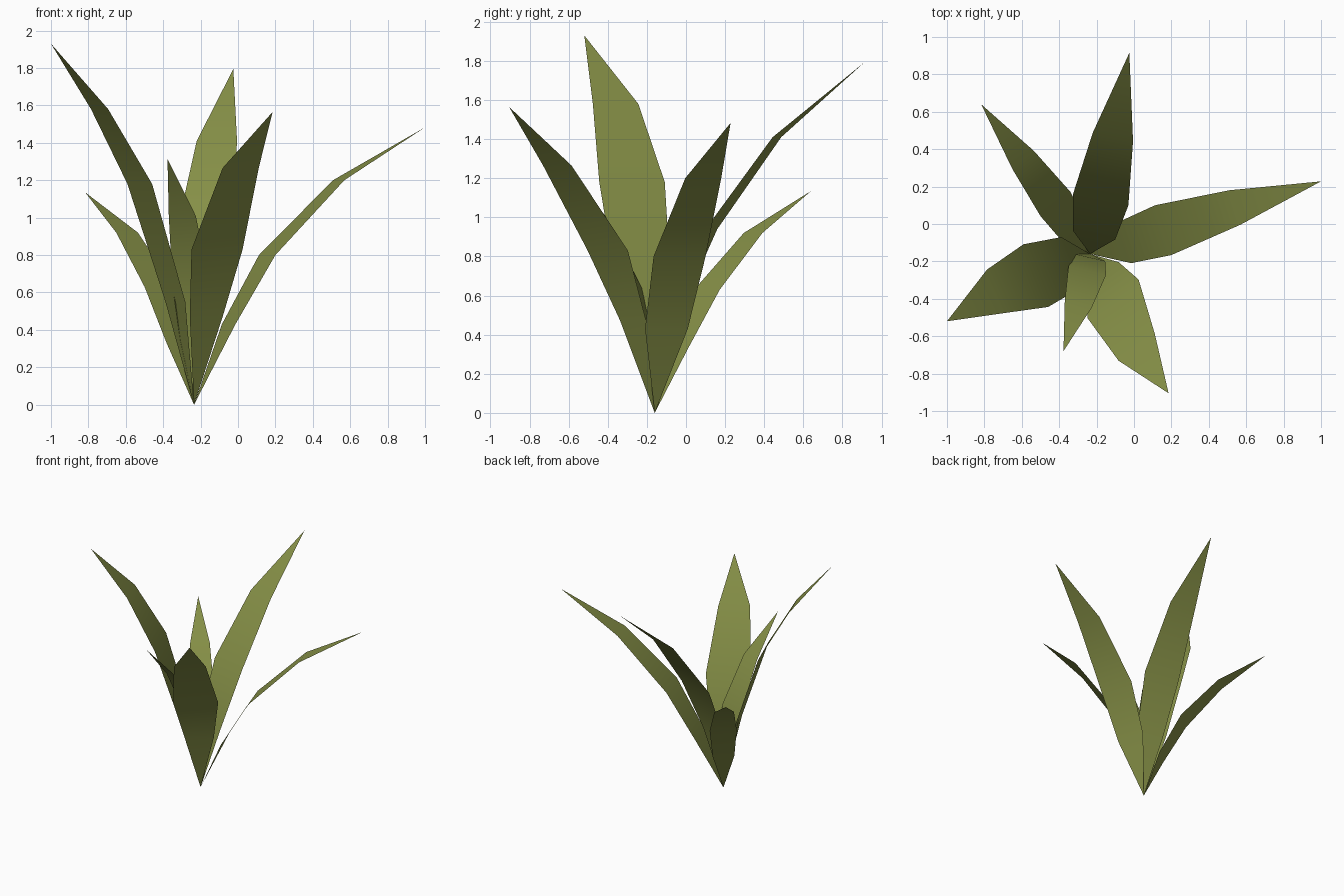
import bpy
import bmesh
import math
from mathutils import Vector

if "Cube" in bpy.data.objects:
    bpy.data.objects.remove(bpy.data.objects["Cube"])

# One olive green for the whole plant
green = bpy.data.materials.new("olive_green")
green.diffuse_color = (0.235, 0.275, 0.062, 1)
green.use_nodes = True
green.node_tree.nodes["Principled BSDF"].inputs["Base Color"].default_value = green.diffuse_color

BASE = Vector((-0.235, -0.16, 0))  # all leaves sprout from this point

# Per leaf: cross direction in degrees, three sections (x, y, z, half width), tip
LEAVES = {
    "left_leaf": (-68.5, [(-.335, -.205, .55, .145), (-.525, -.276, 1.18, .18),
                          (-.74, -.36, 1.58, .125)], (-1.0, -.52, 1.93)),
    "front_leaf": (37, [(-.17, -.27, .47, .11), (-.112, -.40, .83, .171),
                        (.014, -.658, 1.265, .121)], (.185, -.905, 1.565)),
    "back_leaf": (-11.5, [(-.213, -.06, .5, .115), (-.178, .13, .94, .151),
                          (-.113, .465, 1.41, .11)], (-.025, .915, 1.795)),
    "back_left_leaf": (39.5, [(-.318, -.042, .33, .083), (-.42, .107, .63, .103),
                              (-.593, .343, .92, .075)], (-.817, .64, 1.135)),
    "right_leaf": (-71.7, [(-.05, -.10, .43, .115), (.156, -.033, .80, .14),
                           (.538, .088, 1.20, .097)], (1.0, .228, 1.483)),
    "short_front_leaf": (-13, [(-.232, -.18, .35, .08), (-.25, -.25, .64, .103),
                               (-.298, -.43, 1.01, .074)], (-.377, -.68, 1.315)),
}


def make_leaf(name, angle, sections, tip):
    """Flat arching blade: a triangle, two quads and a pointed end."""
    a = math.radians(angle)
    side = Vector((math.cos(a), math.sin(a), 0))
    bm = bmesh.new()
    root = bm.verts.new(BASE)
    end = bm.verts.new(tip)
    pairs = []
    for x, y, z, w in sections:
        c = Vector((x, y, z))
        pairs.append((bm.verts.new(c - side * w), bm.verts.new(c + side * w)))
    bm.faces.new((root, pairs[0][1], pairs[0][0]))
    for (l0, r0), (l1, r1) in zip(pairs, pairs[1:]):
        bm.faces.new((l0, r0, r1, l1))
    bm.faces.new((pairs[-1][0], pairs[-1][1], end))
    # upper side of the blade faces the sky
    bm.normal_update()
    if sum(f.normal.z for f in bm.faces) < 0:
        bmesh.ops.reverse_faces(bm, faces=bm.faces[:])
    for f in bm.faces:
        f.smooth = True
    mesh = bpy.data.meshes.new(name)
    bm.to_mesh(mesh)
    bm.free()
    mesh.materials.append(green)
    obj = bpy.data.objects.new(name, mesh)
    bpy.context.collection.objects.link(obj)


for leaf_name, (angle, sections, tip) in LEAVES.items():
    make_leaf(leaf_name, angle, sections, tip)
